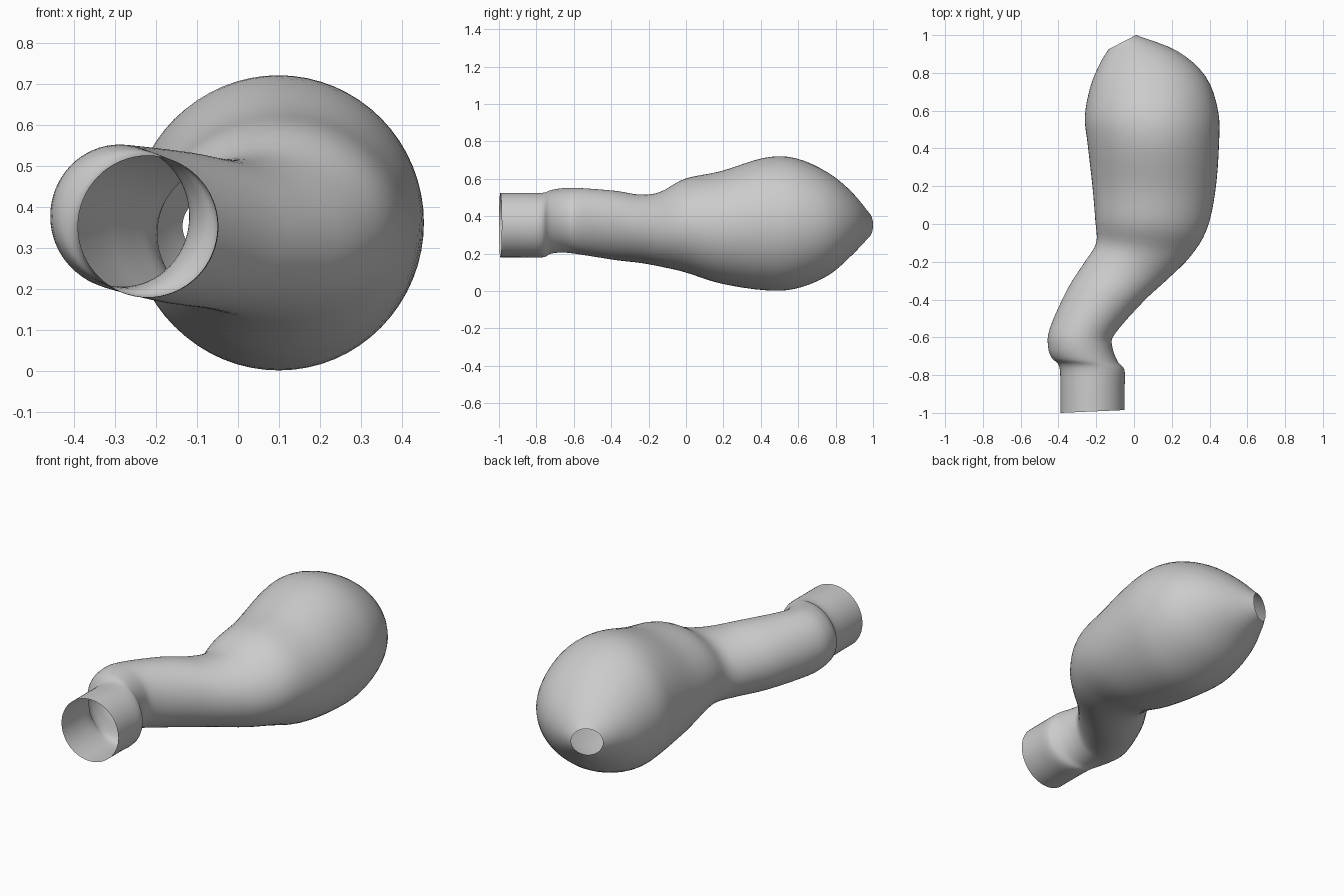
import bpy
import bmesh
from math import cos, sin, pi
from mathutils import Vector

SIDES = 64
STEPS = 4

default_cube = bpy.data.objects.get("Cube")
if default_cube:
    bpy.data.objects.remove(default_cube, do_unlink=True)


def make_material(name, colour):
    material = bpy.data.materials.new(name)
    material.use_nodes = True
    material.diffuse_color = colour
    material.node_tree.nodes["Principled BSDF"].inputs["Base Color"].default_value = colour
    return material


def spline(points, index, t):
    """Catmull-Rom value between section index and the next one."""
    last = len(points) - 1
    a, b, c, d = (points[min(max(index + k, 0), last)] for k in (-1, 0, 1, 2))
    return 0.5 * (2 * b + (c - a) * t + (2 * a - 5 * b + 4 * c - d) * t * t
                  + (3 * b - a - 3 * c + d) * t ** 3)


def add_ring(bm, side_a, side_b, heights):
    """Upright ellipse spanning two side points and a bottom and top height."""
    middle = (side_a + side_b) / 2
    reach = (side_b - side_a) / 2
    bottom, top = heights
    ring = []
    for k in range(SIDES):
        angle = 2 * pi * k / SIDES
        flat = middle + reach * cos(angle)
        height = (bottom + top) / 2 + (top - bottom) / 2 * sin(angle)
        ring.append(bm.verts.new((flat.x, flat.y, height)))
    return ring


def loft(name, sections, material):
    """Open-ended smooth skin through the sections."""
    sides_a = [Vector(s[0]) for s in sections]
    sides_b = [Vector(s[1]) for s in sections]
    heights = [Vector(s[2]) for s in sections]
    tracks = (sides_a, sides_b, heights)
    bm = bmesh.new()
    rings = []
    for i in range(len(sections) - 1):
        for step in range(STEPS):
            rings.append(add_ring(bm, *(spline(t, i, step / STEPS) for t in tracks)))
    rings.append(add_ring(bm, *(t[-1] for t in tracks)))
    for lower, upper in zip(rings, rings[1:]):
        for k in range(SIDES):
            n = (k + 1) % SIDES
            face = bm.faces.new((lower[k], lower[n], upper[n], upper[k]))
            face.smooth = True
    mesh = bpy.data.meshes.new(name)
    bm.to_mesh(mesh)
    bm.free()
    mesh.materials.append(material)
    obj = bpy.data.objects.new(name, mesh)
    bpy.context.collection.objects.link(obj)
    return obj


# Each section: right side (x, y), left side (x, y), (bottom, top)
vessel_sections = [
    # straight inlet collar
    ((-.39, -1), (-.05, -.985), (.18, .525)),
    ((-.39, -.88), (-.05, -.88), (.18, .525)),
    ((-.395, -.755), (-.05, -.775), (.18, .525)),
    # stepped bend
    ((-.435, -.71), (-.085, -.73), (.2, .54)),
    ((-.455, -.65), (-.115, -.65), (.205, .55)),
    ((-.445, -.55), (-.1, -.58), (.195, .55)),
    # slanting neck
    ((-.35, -.34), (.05, -.41), (.165, .535)),
    ((-.26, -.2), (.18, -.29), (.15, .515)),
    ((-.2, -.1), (.3, -.17), (.13, .53)),
    ((-.205, .02), (.385, -.03), (.1, .6)),
    # swollen bulb
    ((-.22, .2), (.43, .17), (.04, .64)),
    ((-.245, .42), (.45, .42), (.004, .712)),
    ((-.26, .57), (.445, .6), (.012, .71)),
    ((-.23, .73), (.38, .78), (.08, .635)),
    # tapered outlet, left open
    ((-.18, .85), (.23, .915), (.19, .53)),
    ((-.135, .925), (.01, 1), (.28, .425)),
]

grey = make_material("light grey", (.6, .6, .6, 1))
loft("curved_vessel", vessel_sections, grey)
